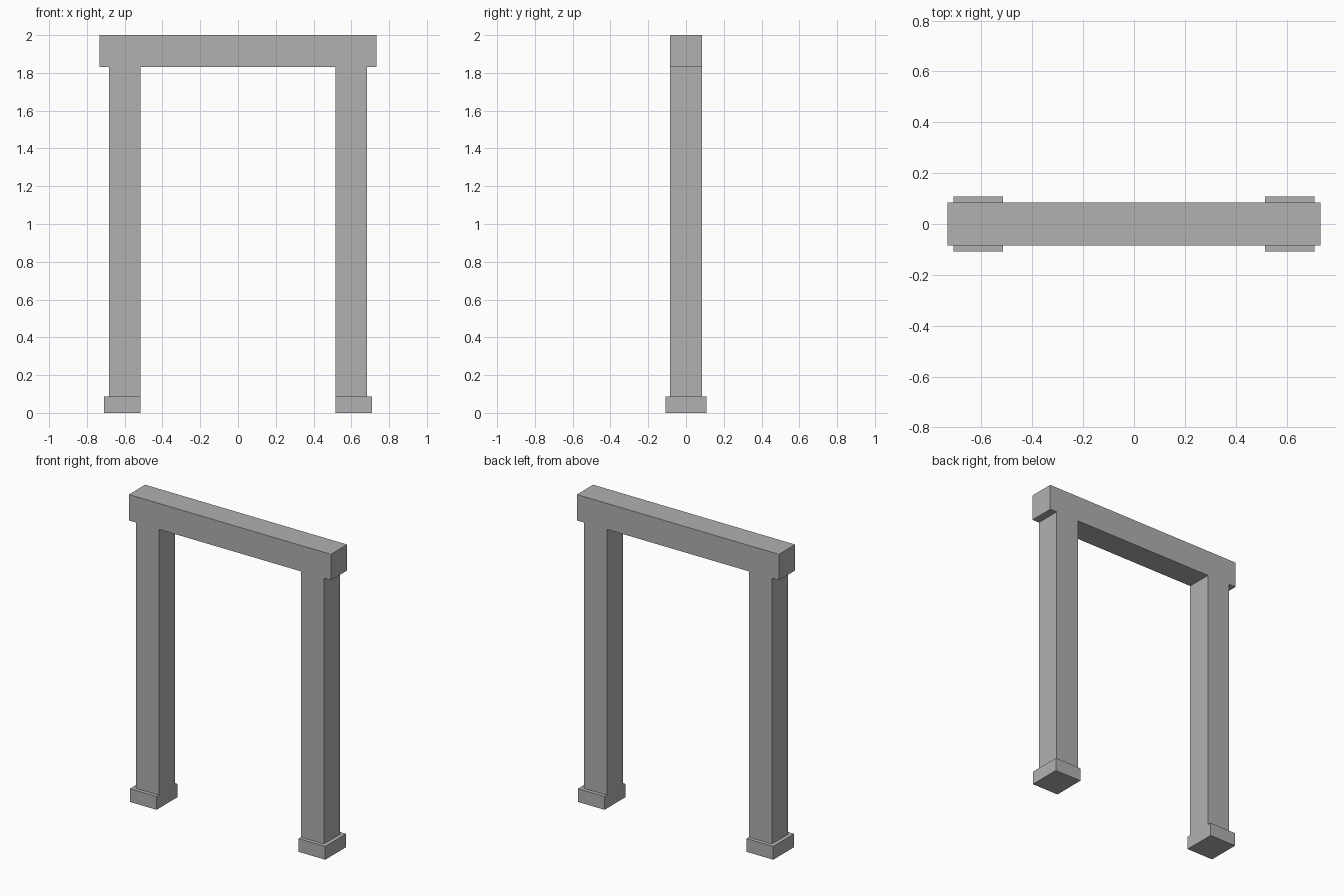
import bpy

cube = bpy.data.objects.get("Cube")
if cube:
    bpy.data.objects.remove(cube, do_unlink=True)

GREY = (0.44, 0.44, 0.44, 1)
mat = bpy.data.materials.new("plain grey")
mat.use_nodes = True
mat.diffuse_color = GREY
mat.node_tree.nodes["Principled BSDF"].inputs["Base Color"].default_value = GREY


def box(name, x0, x1, depth, z0, z1):
    """Flat-sided block centred on y = 0."""
    bpy.ops.mesh.primitive_cube_add(size=1, location=((x0 + x1) / 2, 0, (z0 + z1) / 2))
    obj = bpy.context.object
    obj.name = name
    obj.scale = (x1 - x0, depth, z1 - z0)
    bpy.ops.object.transform_apply(location=False, rotation=False, scale=True)
    obj.data.materials.append(mat)
    return obj


INNER = 0.515       # half width of the opening
FOOT_TOP = 0.087
BEAM_BOTTOM = 1.83
THICK = 0.168

# Crossbeam over the opening
box("crossbeam", -0.733, 0.733, THICK, BEAM_BOTTOM, 2.0)

# Posts and feet, flush on the inner side
for side, sign in (("left", 1), ("right", -1)):
    for part, outer, depth, z0, z1 in (
        ("post", 0.682, THICK, FOOT_TOP, BEAM_BOTTOM),
        ("foot", 0.709, 0.217, 0, FOOT_TOP),
    ):
        x0, x1 = sorted((sign * INNER, sign * outer))
        box(f"{side}_{part}", x0, x1, depth, z0, z1)
